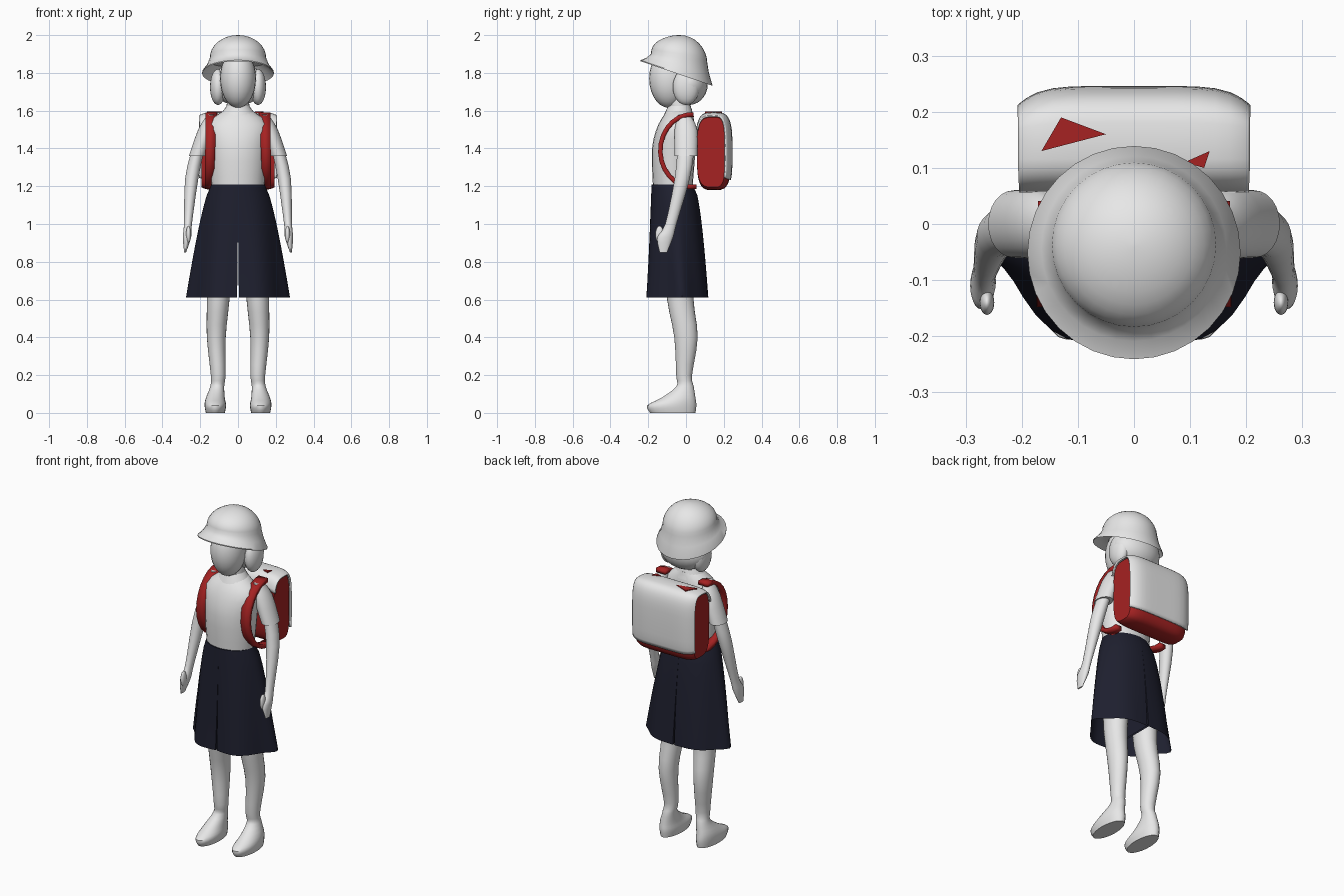
import bpy, bmesh, math

cube = bpy.data.objects.get("Cube")
if cube:
    bpy.data.objects.remove(cube)


def make_material(name, red, green, blue):
    mat = bpy.data.materials.new(name)
    mat.use_nodes = True
    colour = (red, green, blue, 1)
    mat.diffuse_color = colour
    mat.node_tree.nodes["Principled BSDF"].inputs["Base Color"].default_value = colour
    return mat


PALE = make_material("pale grey", .8, .8, .8)
RED = make_material("red leather", .38, .016, .016)
NAVY = make_material("navy cloth", .013, .014, .028)


def finish(ob, name, mat):
    """Name, colour and softly shade one part."""
    ob.name = name
    ob.data.materials.append(mat)
    bpy.ops.object.select_all(action='DESELECT')
    ob.select_set(True)
    bpy.context.view_layer.objects.active = ob
    bpy.ops.object.shade_smooth_by_angle(angle=math.radians(40))


def skin(name, rings, mat, closed=True, open_end=False, thickness=0):
    """Bridge equal-length lists of points into one mesh."""
    bm = bmesh.new()
    rows = [[bm.verts.new(point) for point in ring] for ring in rings]
    count = len(rows[0])
    for lower, upper in zip(rows, rows[1:]):
        for i in range(count if closed else count - 1):
            j = (i + 1) % count
            bm.faces.new((lower[i], lower[j], upper[j], upper[i]))
    if closed:
        bm.faces.new(rows[0])
        if not open_end:
            bm.faces.new(rows[-1])
    bmesh.ops.recalc_face_normals(bm, faces=bm.faces)
    mesh = bpy.data.meshes.new(name)
    bm.to_mesh(mesh)
    bm.free()
    ob = bpy.data.objects.new(name, mesh)
    bpy.context.collection.objects.link(ob)
    if thickness:
        solid = ob.modifiers.new("thickness", 'SOLIDIFY')
        solid.thickness, solid.offset = thickness, 0
    finish(ob, name, mat)


def ellipsoid(name, location, radii, mat):
    bpy.ops.mesh.primitive_uv_sphere_add(segments=24, ring_count=14,
                                         location=location, scale=radii)
    finish(bpy.context.object, name, mat)


def oval(z, cx, cy, rx, ry, tilt=0, count=24):
    """Level oval ring; tilt lowers it towards the back."""
    ring = []
    for i in range(count):
        angle = math.tau * i / count
        y = ry * math.sin(angle)
        ring.append((cx + rx * math.cos(angle), cy + y, z - tilt * y))
    return ring


def refine(keys, steps=3):
    """Pass a smooth spline through the keys."""
    padded = [keys[0], *keys, keys[-1]]
    result = []
    for before, start, end, after in zip(padded, padded[1:], padded[2:], padded[3:]):
        for step in range(steps):
            t = step / steps
            result.append([
                b + t * ((c - a) / 2 + t * (a - 2.5 * b + 2 * c - d / 2
                                            + t * (3 * (b - c) + d - a) / 2))
                for a, b, c, d in zip(before, start, end, after)])
    return result + [keys[-1]]


def limb(name, keys, mat, side=1):
    skin(name, [oval(z, side * cx, cy, rx, ry) for z, cx, cy, rx, ry in refine(keys)], mat)


# Hat: underside, tilted brim, then a domed crown
hat_rings = [(1.85, -.04, .135, .15), (1.83, -.045, .16, .24), (1.797, -.051, .19, .34),
             (1.803, -.051, .19, .34), (1.84, -.044, .165, .24)]
for i in range(9):
    angle = math.radians(11 * i)
    hat_rings.append((1.88 + .12 * math.sin(angle), -.037, .149 * math.cos(angle),
                      .14 * math.cos(angle) ** 2))
skin("hat", [oval(z, 0, cy, r, r, tilt, count=32) for z, cy, r, tilt in hat_rings], PALE)

# Head, hair, neck and collar
ellipsoid("head", (0, -.09, 1.77), (.095, .105, .155), PALE)
ellipsoid("hair_back", (0, .015, 1.74), (.147, .1, .11), PALE)
limb("neck", ((1.56, 0, -.03, .065, .06), (1.7, 0, -.04, .055, .055)), PALE)
limb("collar", ((1.57, 0, -.04, .1, .08), (1.625, 0, -.035, .06, .06)), PALE)

# Shirt body
limb("shirt", ((1.2, 0, -.07, .14, .105), (1.4, 0, -.065, .156, .115),
               (1.53, 0, -.05, .16, .095), (1.61, 0, -.03, .06, .06)), PALE)

# Hem outline of one shorts leg, as fractions of its width and depth
HEM = refine(((0, -.97), (.43, -1), (.8, -.35), (1, .15), (.75, .65), (.35, 1), (0, 1)), 4)


def shorts_ring(t, side):
    """Half ring of the shorts, t running from an oval waist to the pleated hem."""
    z = 1.21 - .6 * t
    gap = .005 * t * t
    width = .14 + .13 * t ** .7 - gap
    front, back = -.182 - .025 * t, .035 + .08 * math.sqrt(t)
    middle, depth = (front + back) / 2, (back - front) / 2
    ring = []
    for i, (hem_x, hem_y) in enumerate(HEM):
        angle = math.pi * (i / (len(HEM) - 1) - .5)
        pleat = 1 + .02 * t * math.cos(8 * angle)
        across = (1 - t) * math.cos(angle) + t * hem_x
        along = (1 - t) * math.sin(angle) + t * hem_y
        ring.append((side * (gap + width * across * pleat), middle + depth * along * pleat, z))
    ring += [(side * gap, middle + depth * f, z) for f in (.5, 0, -.5)]
    return ring


def strap_row(t, side):
    """Cross line of a strap looping from the shoulder round under the arm."""
    angle = math.pi * (.48 + 1.07 * t)
    x, half_width = .14 + .015 * t, .031 - .01 * t
    y, z = .03 + .166 * math.cos(angle), 1.388 + .192 * math.sin(angle)
    return [(side * (x - half_width), y, z), (side * (x + half_width), y, z)]


for side, label in ((1, "left_"), (-1, "right_")):
    # Hair beside the cheek
    ellipsoid(label + "hair_lock", (side * .106, 0, 1.725), (.042, .07, .095), PALE)

    # Sleeve, arm with hand, and thumb
    limb(label + "sleeve", ((1.58, .14, -.01, .02, .03), (1.5, .165, 0, .046, .06),
                            (1.36, .215, 0, .045, .06)), PALE, side)
    limb(label + "arm", ((1.4, .21, 0, .033, .045), (1.24, .245, -.02, .035, .04),
                         (1, .265, -.08, .021, .03), (.93, .27, -.11, .022, .042),
                         (.85, .28, -.12, .005, .02)), PALE, side)
    ellipsoid(label + "thumb", (side * .262, -.14, .945), (.013, .022, .045), PALE)

    # Wide pleated shorts, open at the hem
    skin(label + "shorts", [shorts_ring(i / 10, side) for i in range(11)], NAVY, open_end=True)

    # Leg running down into the shoe
    limb(label + "leg_and_shoe", (
        (0, .12, -.07, .05, .12), (.04, .12, -.075, .057, .13), (.08, .12, -.04, .05, .09),
        (.14, .11, -.005, .037, .046), (.2, .105, -.01, .039, .042), (.4, .115, 0, .05, .062),
        (.6, .105, -.03, .06, .07), (.8, .1, -.03, .07, .08)), PALE, side)

    # Shoulder strap
    skin(label + "strap", [strap_row(i / 14, side) for i in range(15)], RED,
         closed=False, thickness=.024)


def soften(value, power=.55):
    """Push a sine or cosine outwards to square off a circle."""
    return math.copysign(abs(value) ** power, value)


def pack_sections(half_width, grow, start, end, count):
    """Rounded side profiles of the pack; the back curves in towards both ends."""
    sections = []
    for i in range(-8, 9):
        u = math.sin(math.pi * i / 16)
        height = .207 * grow * (1 - .08 * u ** 8)
        section = []
        for k in range(count):
            angle = math.radians(start + (end - start) * k / count)
            y = .093 * grow * soften(math.cos(angle))
            if y > 0:
                y *= 1 - .35 * u ** 6
            section.append((half_width * u, .148 + y, 1.38 + height * soften(math.sin(angle))))
        sections.append(section)
    return sections


# Backpack body, and the pale flap over its top and back
skin("backpack_body", pack_sections(.194, .97, 0, 360, 32), RED)
skin("backpack_flap", pack_sections(.204, 1, 155, -40, 24), PALE, closed=False, thickness=.01)

# Thin red patches on top of the flap
for name, corners in (("large_patch", ((-.165, .13), (-.13, .19), (-.05, .16))),
                      ("small_patch", ((.09, .11), (.125, .1), (.135, .13)))):
    skin(name, [[(x, y, z) for x, y in corners] for z in (1.587, 1.595)], RED)
